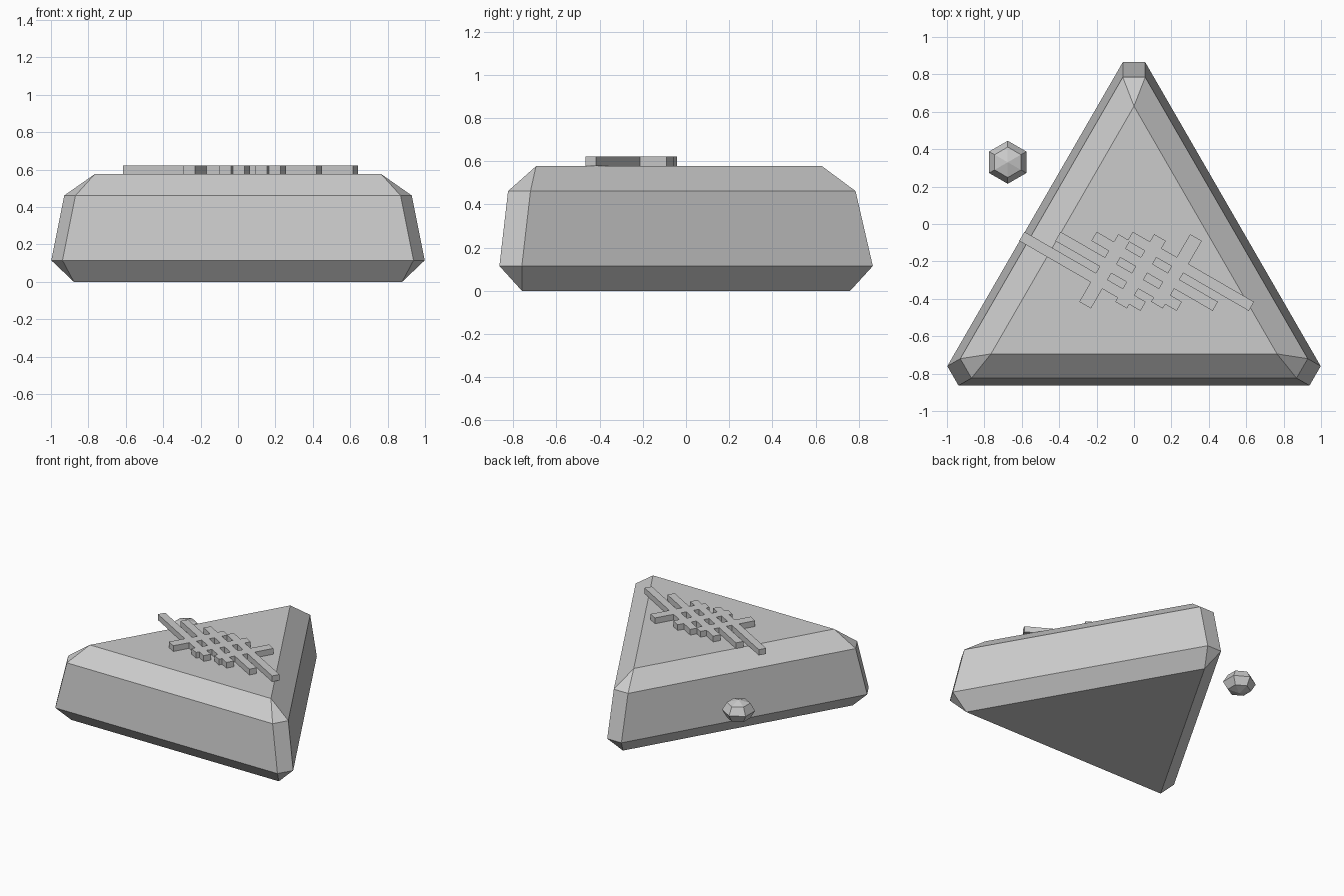
import bpy, bmesh
from math import radians, cos, sin, sqrt
from mathutils import Matrix, Vector

if "Cube" in bpy.data.objects:
    bpy.data.objects.remove(bpy.data.objects["Cube"])

CY = -0.253  # centroid of the triangle


def finish(bm, name):
    bmesh.ops.recalc_face_normals(bm, faces=bm.faces[:])
    mesh = bpy.data.meshes.new(name)
    bm.to_mesh(mesh)
    bm.free()
    obj = bpy.data.objects.new(name, mesh)
    bpy.context.collection.objects.link(obj)
    return obj


# Triangular body: chamfered slab with cut corners, repeated three times round
# Each level: corner distance from centroid, half width of the cut, height
levels = [(1.013, 0, 0), (1.118, 0.06, 0.115), (1.038, 0.06, 0.462), (0.883, 0, 0.577)]
bm = bmesh.new()
corners = []
for k in range(3):
    turn = Matrix.Rotation(radians(120 * k), 3, 'Z')
    corner = []
    for dist, w, z in levels:
        pts = [(w, dist, z), (-w, dist, z)] if w else [(0, dist, z)]
        corner.append([bm.verts.new(turn @ Vector(p) + Vector((0, CY, 0))) for p in pts])
    corners.append(corner)
for k in range(3):
    here, nxt = corners[k], corners[(k + 1) % 3]
    for i in range(3):
        lo, hi = here[i], here[i + 1]
        bm.faces.new(lo + hi[::-1])                                        # corner facet
        bm.faces.new((lo[-1], nxt[i][0], nxt[i + 1][0], hi[-1]))           # long side
for i in (0, 3):
    bm.faces.new([c[i][0] for c in corners])                              # bottom and top
finish(bm, "body")


# Lattice on top: slanted bars whose centres lie on one line, merged together
def bars(name, xs, length, width, angle):
    bm = bmesh.new()
    for x in xs:
        m = (Matrix.Translation((x, CY, 0.599)) @ Matrix.Rotation(radians(angle), 4, 'Z')
             @ Matrix.Diagonal((length, width, 0.044, 1)))
        bmesh.ops.create_cube(bm, size=1, matrix=m)
    return finish(bm, name)


lattice = bars("lattice", [0.014 + 0.193 * i for i in (-1.5, -0.5, 0.5, 1.5)], 0.749, 0.056, -30)
cross = bars("cross_bars", [0.035 + 0.192 * i for i in (-1, 0, 1)], 0.417, 0.072, 60)
mod = lattice.modifiers.new("merge", 'BOOLEAN')
mod.operation = 'UNION'
mod.solver = 'EXACT'
mod.object = cross
bpy.context.view_layer.objects.active = lattice
bpy.ops.object.modifier_apply(modifier=mod.name)
bpy.data.objects.remove(cross)

# Small floating six-sided gem beside the body
bm = bmesh.new()
bmesh.ops.create_uvsphere(bm, u_segments=6, v_segments=4, radius=0.115,
                          matrix=Matrix.Translation((-0.675, 0.33, 0.325))
                          @ Matrix.Diagonal((1, 1, 0.7, 1)))
finish(bm, "gem")
